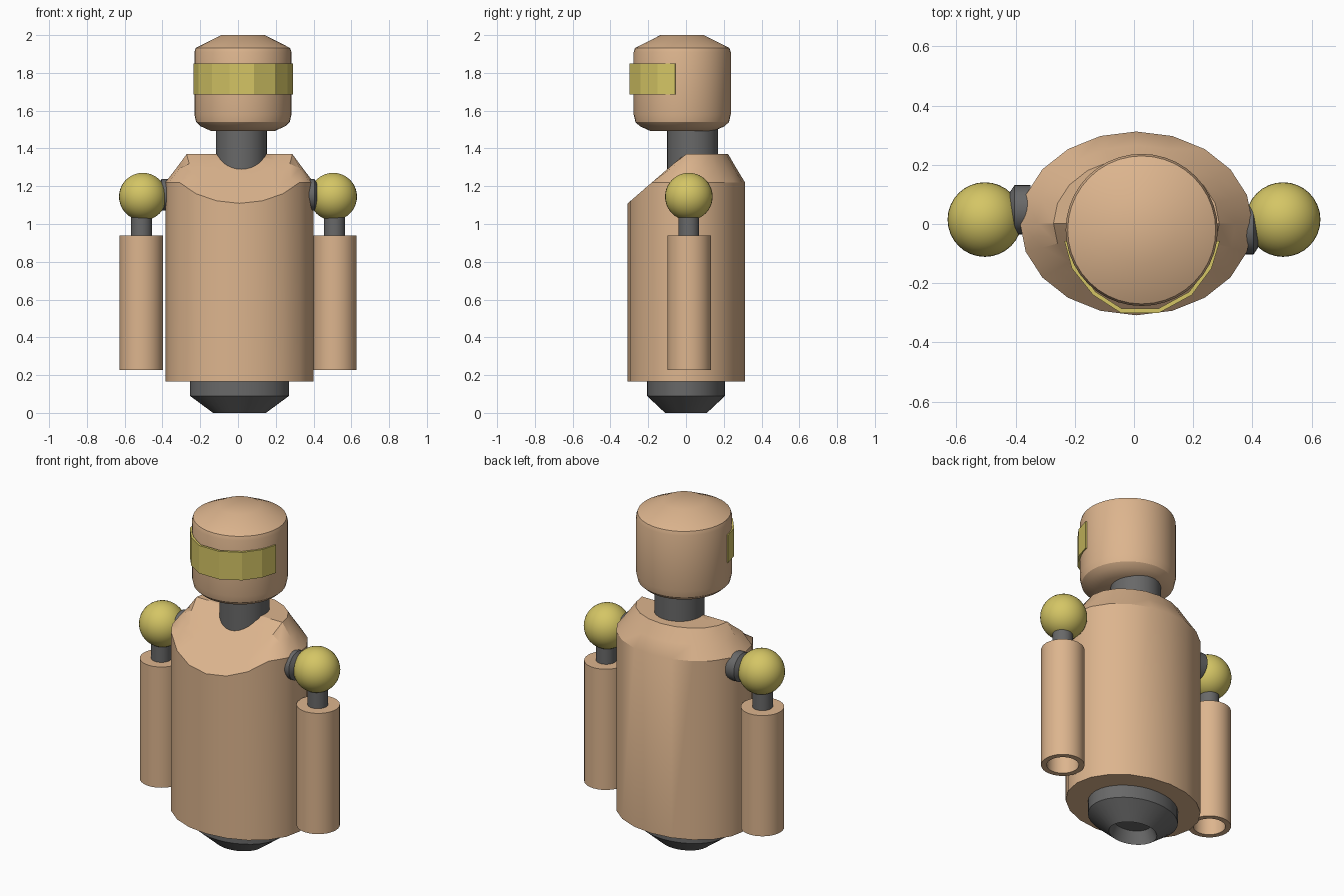
import bpy, bmesh, math

if "Cube" in bpy.data.objects:
    bpy.data.objects.remove(bpy.data.objects["Cube"])


def material(name, rgb):
    m = bpy.data.materials.new(name)
    m.diffuse_color = (*rgb, 1)
    m.use_nodes = True
    m.node_tree.nodes["Principled BSDF"].inputs["Base Color"].default_value = m.diffuse_color
    return m


TAN = material("tan", (0.72, 0.46, 0.27))
YELLOW = material("yellow", (0.66, 0.56, 0.13))
DARK = material("dark_grey", (0.14, 0.14, 0.14))


def finish(bm, name, mat, smooth=True):
    bmesh.ops.recalc_face_normals(bm, faces=bm.faces)
    me = bpy.data.meshes.new(name)
    bm.to_mesh(me)
    bm.free()
    ob = bpy.data.objects.new(name, me)
    bpy.context.collection.objects.link(ob)
    me.materials.append(mat)
    if smooth:
        bpy.ops.object.select_all(action='DESELECT')
        ob.select_set(True)
        bpy.context.view_layer.objects.active = ob
        bpy.ops.object.shade_smooth_by_angle(angle=math.radians(32))
    return ob


def lathe(name, mat, profile, centre=(0, 0), ry=1.0, segs=32, height=None):
    """Spin (radius, z) points; ry squashes y; height(y, z) may reshape z."""
    bm = bmesh.new()
    rings = []
    for r, z in profile:
        ring = []
        for i in range(segs):
            a = 2 * math.pi * i / segs
            x, y = r * math.cos(a), r * ry * math.sin(a)
            ring.append(bm.verts.new((x + centre[0], y + centre[1],
                                      height(y, z) if height else z)))
        rings.append(ring)
    for lo, hi in zip(rings, rings[1:]):
        for i in range(segs):
            j = (i + 1) % segs
            bm.faces.new((lo[i], lo[j], hi[j], hi[i]))
    bm.faces.new(rings[0])
    bm.faces.new(rings[-1])
    return finish(bm, name, mat)


# Body: oval drum with chamfered shoulders, sloped down at the chest
lathe("body", TAN,
      [(0.393, 0.165), (0.393, 1.22), (0.335, 1.295), (0.28, 1.37),
       (0.2, 1.37), (0.1, 1.37), (0.01, 1.37)],
      (0.008, 0.002), ry=0.79, segs=20,
      height=lambda y, z: min(z, 1.378 + 0.865 * y))

# Base: oval foot with a recess underneath
lathe("base", DARK,
      [(0.11, 0.07), (0.14, 0.0), (0.262, 0.09), (0.262, 0.18)],
      (0.008, 0), ry=0.79)

# Neck and head
lathe("neck", DARK, [(0.135, 1.2), (0.135, 1.51)], (0.018, 0.035))
lathe("head", TAN,
      [(0.17, 1.493), (0.225, 1.518), (0.248, 1.54), (0.257, 1.58),
       (0.257, 1.91), (0.25, 1.932), (0.115, 2.0)],
      (0.026, -0.02), segs=40)

# Visor: faceted band wrapped round the front of the head
outer = [(-0.235, -0.058), (-0.21, -0.15), (-0.138, -0.24), (-0.045, -0.3),
         (0.085, -0.3), (0.195, -0.24), (0.262, -0.15), (0.29, -0.058)]
bm = bmesh.new()
cols = []
for x, y in outer:
    ix, iy = 0.026 + (x - 0.026) * 0.95, -0.02 + (y + 0.02) * 0.95
    cols.append([bm.verts.new(p) for p in
                 ((x, y, 1.685), (x, y, 1.85), (ix, iy, 1.85), (ix, iy, 1.685))])
for a, b in zip(cols, cols[1:]):
    for i in range(4):
        j = (i + 1) % 4
        bm.faces.new((a[i], a[j], b[j], b[i]))
bm.faces.new(cols[0])
bm.faces.new(cols[-1])
finish(bm, "visor", YELLOW, smooth=False)

# Arms: joint disc, shoulder ball, rod and hollow sleeve on each side
for side, s, joint_y in (("left", -1, 0.048), ("right", 1, -0.02)):
    joint = lathe(side + "_shoulder_joint", DARK,
                  [(0.083, -0.035), (0.083, 0.02), (0.06, 0.035)])
    joint.rotation_euler = (0, s * math.pi / 2, 0)
    joint.location = (s * 0.384, joint_y, 1.155)

    bm = bmesh.new()
    bmesh.ops.create_uvsphere(bm, u_segments=32, v_segments=20, radius=0.126)
    ball = finish(bm, side + "_shoulder_ball", YELLOW)
    ball.location = (s * 0.504, 0.015, 1.145)

    lathe(side + "_arm_rod", DARK, [(0.055, 0.92), (0.055, 1.08)],
          (s * 0.511, 0.015))
    lathe(side + "_arm_sleeve", TAN,
          [(0.086, 0.9), (0.086, 0.227), (0.116, 0.227), (0.116, 0.94)],
          (s * 0.512, 0.017))
